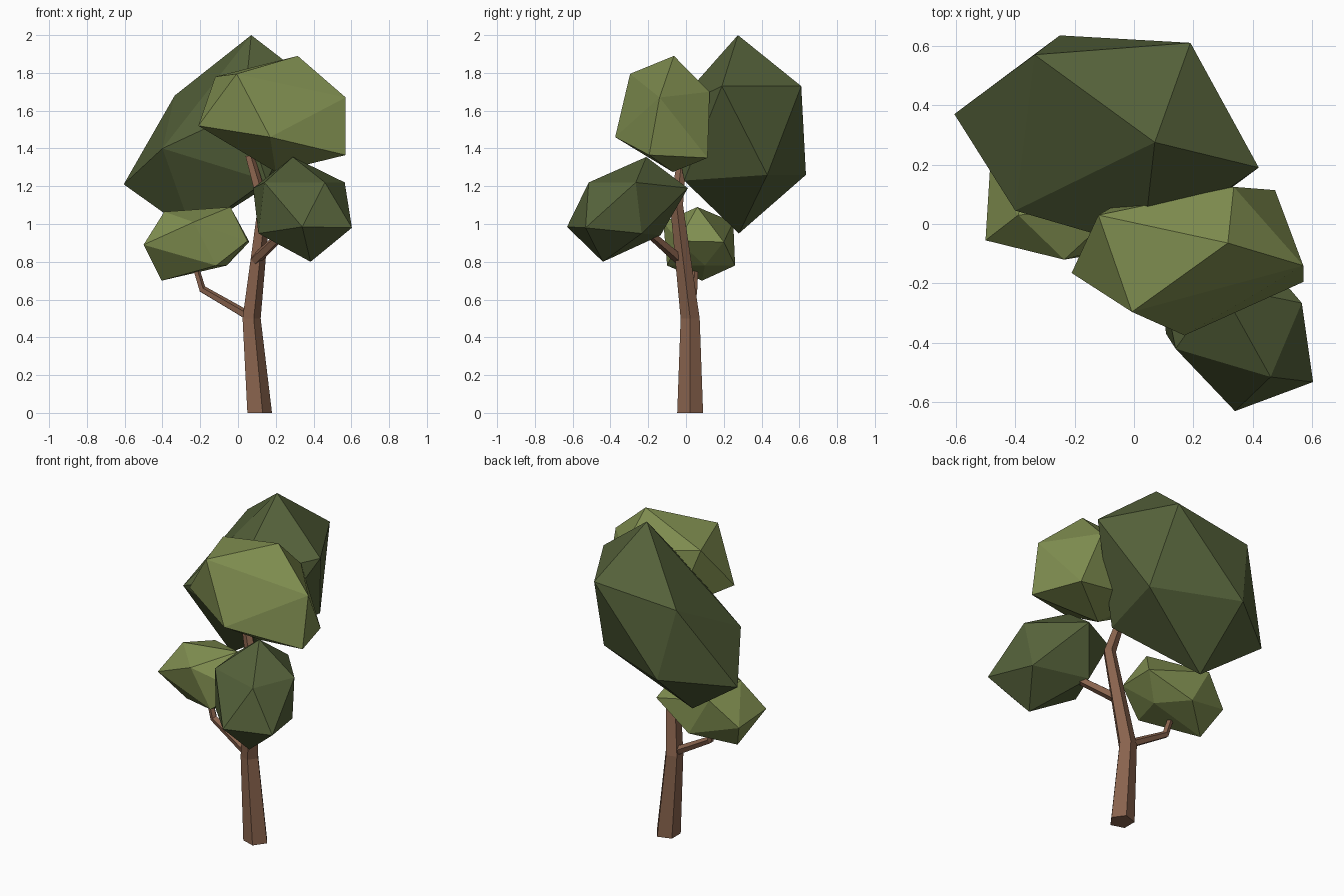
import bpy, bmesh, math
from mathutils import Vector

if "Cube" in bpy.data.objects:
    bpy.data.objects.remove(bpy.data.objects["Cube"])


def material(name, rgb):
    m = bpy.data.materials.new(name)
    m.diffuse_color = (*rgb, 1)
    m.use_nodes = True
    m.node_tree.nodes["Principled BSDF"].inputs["Base Color"].default_value = m.diffuse_color
    return m


BARK = material("bark brown", (0.25, 0.125, 0.075))
LIGHT = material("light leaf green", (0.215, 0.27, 0.08))
DARK = material("dark leaf green", (0.09, 0.12, 0.042))


def finish(name, bm, mat):
    bmesh.ops.recalc_face_normals(bm, faces=bm.faces[:])
    me = bpy.data.meshes.new(name)
    bm.to_mesh(me)
    bm.free()
    me.materials.append(mat)
    ob = bpy.data.objects.new(name, me)
    bpy.context.collection.objects.link(ob)
    return ob


def limb(name, path, radii, level=False, sides=5):
    """Tapered five-sided tube along a path; level keeps the rings horizontal."""
    bm = bmesh.new()
    pts = [Vector(p) for p in path]
    rings = []
    for i, (p, r) in enumerate(zip(pts, radii)):
        d = (pts[min(i + 1, len(pts) - 1)] - pts[max(i - 1, 0)]).normalized()
        q = Vector((0, 0, 1)).rotation_difference(Vector((0, 0, 1)) if level else d)
        ring = []
        for k in range(sides):
            a = 2 * math.pi * k / sides
            ring.append(bm.verts.new(p + q @ Vector((r * math.cos(a), r * math.sin(a), 0))))
        rings.append(ring)
    for a, b in zip(rings, rings[1:]):
        for k in range(sides):
            n = (k + 1) % sides
            bm.faces.new((a[k], a[n], b[n], b[k]))
    bm.faces.new(rings[0][::-1])
    bm.faces.new(rings[-1])
    return finish(name, bm, BARK)


def foliage(name, mat, corners):
    """Faceted leaf clump: hull of a squashed icosahedron's corners."""
    bm = bmesh.new()
    for c in corners:
        bm.verts.new(c)
    res = bmesh.ops.convex_hull(bm, input=bm.verts[:])
    inside = [v for v in bm.verts if not v.link_faces]
    bmesh.ops.delete(bm, geom=inside, context='VERTS')
    return finish(name, bm, mat)


# Trunk and branches
limb("trunk", [(.108, .022, 0), (.067, .022, .5), (.135, -.05, 1.1), (.06, -.02, 1.36)],
     [.072, .053, .036, .025], level=True)
limb("left_branch", [(.06, .02, .51), (-.19, .04, .655), (-.24, .05, .82)], [.026, .021, .018])
limb("right_branch", [(.09, -.03, .81), (.29, -.25, 1.0)], [.03, .022])

# Large dark crown at the back
foliage("back_crown", DARK, [
    (.07, .275, 2.0), (-.24, .28, .95), (-.25, .635, 1.26), (.19, .61, 1.73),
    (-.335, .57, 1.68), (-.605, .37, 1.21), (-.4, .045, 1.4), (.42, .19, 1.73),
    (.25, .43, 1.26), (.15, -.01, 1.23), (.03, -.08, 1.6)])

# Light crown at the front
foliage("front_crown", LIGHT, [
    (-.21, -.165, 1.52), (-.12, .03, 1.78), (-.007, -.296, 1.795), (.17, -.375, 1.46),
    (.316, -.064, 1.89), (.336, .125, 1.7), (.475, .114, 1.35), (.57, -.14, 1.67),
    (.57, -.195, 1.365), (.2, -.07, 1.275), (0, .1, 1.42)])

# Small dark clump on the right branch
foliage("right_clump", DARK, [
    (.29, -.21, 1.355), (.384, -.44, .8), (.34, -.63, .985), (.33, .01, 1.19),
    (.46, -.515, 1.22), (.21, -.135, .94), (.565, -.266, 1.22), (.108, -.37, .95),
    (.603, -.532, .98), (.08, -.12, 1.19), (.14, -.42, 1.22), (.53, -.235, .95)])

# Small light clump on the left branch
foliage("left_clump", LIGHT, [
    (-.04, .06, 1.09), (-.405, .085, .7), (-.5, -.055, .89), (.06, .2, .905),
    (-.235, -.12, 1.01), (-.2, .26, .78), (-.115, -.1, .78), (-.33, .25, 1.01),
    (-.485, .185, .86), (.05, -.04, .91), (-.39, .03, 1.065), (-.06, .1, .78)])
